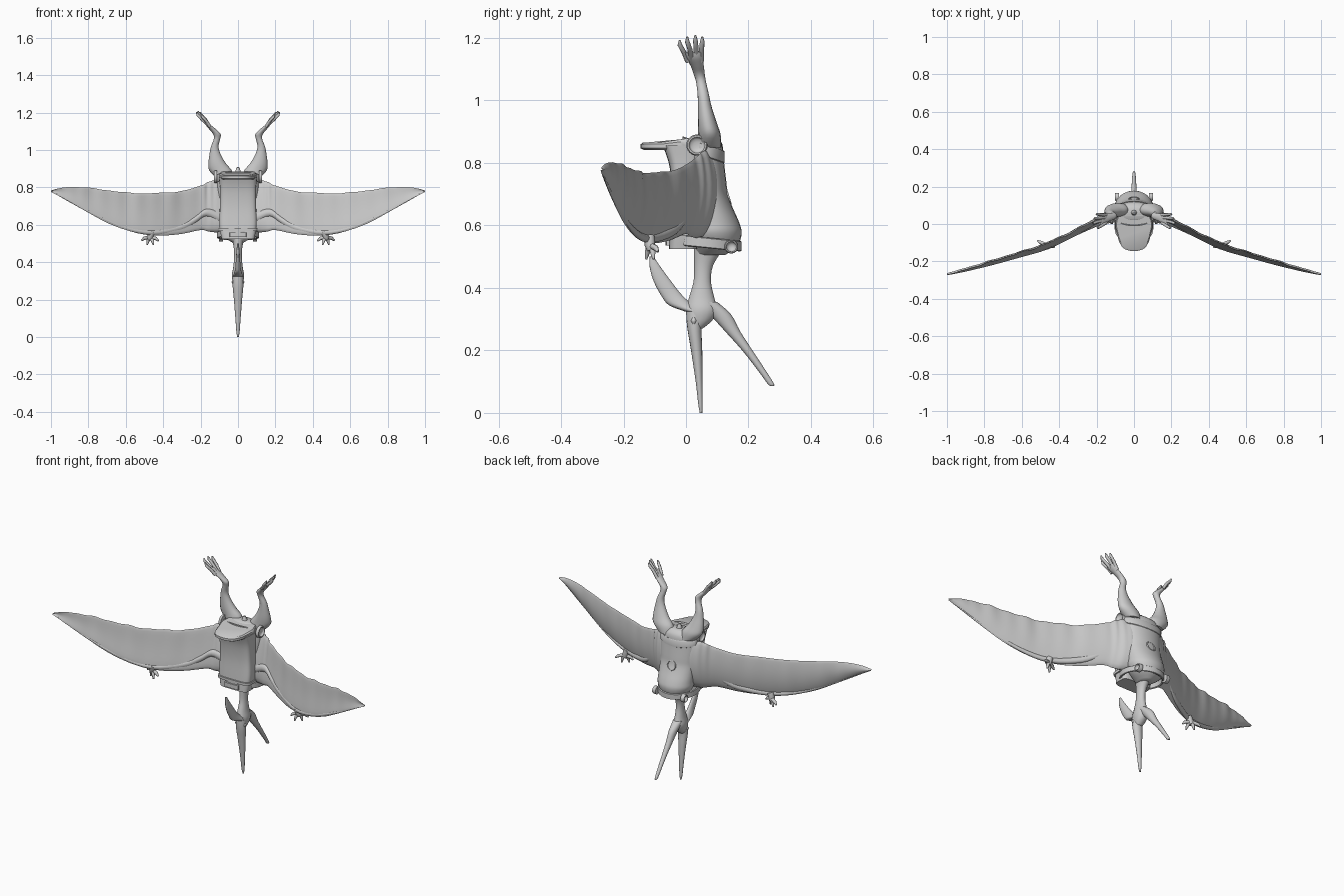
import bpy, bmesh, math
from mathutils import Vector

cube = bpy.data.objects.get("Cube")
if cube:
    bpy.data.objects.remove(cube)

grey = bpy.data.materials.new("stone grey")
grey.use_nodes = True
grey.diffuse_color = (0.6, 0.6, 0.6, 1)
grey.node_tree.nodes["Principled BSDF"].inputs["Base Color"].default_value = (0.6, 0.6, 0.6, 1)


def spline(rows, steps):
    """Catmull-Rom interpolation of rows of numbers."""
    out = []
    for i in range(len(rows) - 1):
        quad = [rows[max(0, min(len(rows) - 1, i + k))] for k in (-1, 0, 1, 2)]
        for s in range(steps):
            t = s / steps
            out.append([0.5 * (2 * b + (c - a) * t + (2 * a - 5 * b + 4 * c - d) * t * t
                               + (3 * b - a - 3 * c + d) * t ** 3) for a, b, c, d in zip(*quad)])
    return out + [list(rows[-1])]


def skin(name, rings, angle=50, closed=False):
    """Join rings of points into one surface; closed joins the last ring to the first."""
    bm = bmesh.new()
    loops = [[bm.verts.new(p) for p in ring] for ring in rings]
    n = len(loops[0])
    following = loops[1:] + loops[:1] if closed else loops[1:]
    for lo, hi in zip(loops, following):
        for k in range(n):
            bm.faces.new((lo[k], lo[(k + 1) % n], hi[(k + 1) % n], hi[k]))
    if not closed:
        bm.faces.new(loops[0][::-1])
        bm.faces.new(loops[-1])
    bmesh.ops.recalc_face_normals(bm, faces=bm.faces)
    mesh = bpy.data.meshes.new(name)
    bm.to_mesh(mesh)
    bm.free()
    mesh.materials.append(grey)
    obj = bpy.data.objects.new(name, mesh)
    bpy.context.collection.objects.link(obj)
    bpy.ops.object.select_all(action='DESELECT')
    obj.select_set(True)
    bpy.context.view_layer.objects.active = obj
    bpy.ops.object.shade_smooth_by_angle(angle=math.radians(angle))


def loft(name, rows, axis='z', sides=16, steps=4, power=1.0):
    """Rows hold x, y, z and two radii; sections lie across the given axis."""
    rings = []
    for x, y, z, a, b in spline(rows, steps):
        ring = []
        for k in range(sides):
            t = 2 * math.pi * k / sides
            c, s = math.cos(t), math.sin(t)
            u = a * math.copysign(abs(c) ** power, c)
            v = b * math.copysign(abs(s) ** power, s)
            ring.append((x + u, y + v, z) if axis == 'z' else (x, y + u, z + v))
        rings.append(ring)
    skin(name, rings)


def tube(name, points, radii):
    """Round limb following a short path."""
    pts = [Vector(p) for p in points]
    rings = []
    for i, p in enumerate(pts):
        d = (pts[min(i + 1, len(pts) - 1)] - pts[max(i - 1, 0)]).normalized()
        u = d.cross(Vector((0, 1, 0))).normalized()
        v = d.cross(u)
        rings.append([p + radii[i] * (u * math.cos(k * math.pi / 4) + v * math.sin(k * math.pi / 4))
                      for k in range(8)])
    skin(name, rings)


def ring_disc(name, centre, direction, radius, depth):
    """Round boss with a raised rim and a sunken middle."""
    d = Vector(direction)
    u = d.cross(Vector((0, 0, 1)))
    v = d.cross(u)
    profile = [(0, 1), (0.7, 1), (1, 0.9), (1, 0.75), (0.6, 0.65), (0.5, 0.6), (0.3, 0.3)]
    skin(name, [[Vector(centre) + d * h * depth + radius * r *
                 (u * math.cos(k * math.pi / 12) + v * math.sin(k * math.pi / 12))
                 for k in range(24)] for h, r in profile])


def strap(name, y, z, rx, ry, height, slope):
    """Open band around the body."""
    rings = []
    for dz, grow in ((-.5, .96), (-.42, 1), (.42, 1), (.5, .96), (.4, .9), (-.4, .9)):
        ring = []
        for k in range(36):
            t = k * math.pi / 18
            py = math.sin(t) * ry * grow
            ring.append((math.cos(t) * rx * grow, y + py, z + dz * height + slope * py))
        rings.append(ring)
    skin(name, rings, closed=True)


# Torso, hanging head down
loft("torso", [(0, .08, .505, .03, .045), (0, .095, .535, .075, .07), (0, .092, .575, .1, .086),
               (0, .09, .61, .102, .08), (0, .078, .66, .104, .07), (0, .068, .7, .107, .066),
               (0, .064, .74, .11, .065), (0, .06, .8, .112, .062), (0, .06, .86, .105, .056),
               (0, .06, .885, .07, .035)], sides=24)
ring_disc("back_socket", (0, .118, .69), (0, 1, .3), .03, .02)
tube("tail", [(0, .06, .87), (0, .06, .89), (0, .058, .908)], [.018, .014, .006])

# Curved front panel, shelf and straps
loft("front_panel", [(0, -.01, .525, .088, .045), (0, -.005, .6, .1, .045), (0, 0, .7, .097, .045),
                     (0, -.005, .79, .097, .048), (0, -.012, .855, .102, .062)],
     sides=28, power=.45)
loft("panel_lower_rim", [(0, -.005, .568, .104, .054), (0, -.005, .582, .104, .054)], sides=28, steps=1, power=.45)
loft("belt_clasp", [(0, -.055, .535, .045, .01), (0, -.055, .56, .045, .01)], sides=12, steps=1, power=.4)

outline = spline([(.085, .05), (.1, .0), (.09, -.055), (.079, -.095), (.058, -.128), (.028, -.142), (0, -.145)], 3)
outline += [(-x, y) for x, y in outline[-2::-1]]
skin("front_shelf", [[(x * scale, y * scale, z + lift * max(0, y + .08)) for x, y in outline]
                     for z, scale, lift in ((.842, .94, 0), (.847, 1, .05), (.86, 1, .12), (.866, .94, .15))], 35)

strap("lower_belt", .06, .545, .112, .118, .034, -.1)
strap("upper_belt", .056, .842, .12, .068, .04, -.35)

# Neck, head, open beak and crest
loft("neck", [(0, .08, .56, .045, .055), (0, .07, .52, .032, .045), (0, .056, .47, .022, .03),
              (0, .052, .42, .021, .028), (0, .05, .37, .026, .04), (0, .05, .33, .033, .05),
              (0, .045, .295, .028, .038), (0, .035, .27, .018, .018)])
loft("upper_beak", [(0, .035, .34, .028, .035), (0, .027, .28, .029, .024), (0, .034, .2, .022, .018),
                    (0, .042, .1, .014, .011), (0, .046, .03, .009, .007), (0, .048, 0, .004, .004)])
loft("lower_beak", [(0, .07, .355, .026, .03), (0, .11, .315, .022, .034), (0, .15, .26, .017, .024),
                    (0, .2, .195, .013, .016), (0, .25, .125, .01, .012), (0, .272, .092, .007, .01),
                    (0, .276, .086, .003, .004)])
loft("head_crest", [(0, .03, .325, .028, .035), (0, -.015, .345, .02, .04), (0, -.045, .375, .014, .034),
                    (0, -.075, .42, .011, .028), (0, -.098, .465, .008, .018), (0, -.11, .5, .004, .006)])

# Paired parts
for side, label in ((1, "left"), (-1, "right")):
    loft(label + "_eye", [(side * .024, .025, .285, .006, .005), (side * .024, .025, .295, .01, .009),
                          (side * .024, .025, .305, .006, .005)], sides=10)

    # Wing membrane: x, y, top z, bottom z, half thickness
    stations = [(.085, .055, .84, .56, .04), (.125, .045, .84, .56, .034), (.16, .028, .828, .565, .023),
                (.2, .01, .81, .572, .016), (.3, -.04, .78, .552, .013), (.4, -.089, .772, .543, .012),
                (.5, -.13, .768, .55, .011), (.6, -.162, .773, .573, .01), (.7, -.191, .785, .611, .009),
                (.8, -.22, .798, .665, .008), (.88, -.243, .802, .711, .007), (.95, -.261, .797, .75, .005),
                (1, -.273, .783, .776, .002)]
    rings = []
    for i, (x, y, top, low, thick) in enumerate(spline(stations, 6)):
        chord = top - low
        ripple = .002 * (math.sin(i * 1.1) + math.sin(i * .63)) * min(1, chord / .15)
        ring = []
        for k in range(24):
            t = k * math.pi / 12
            h = .5 + .5 * math.cos(t)
            fold = ripple * h + .008 * math.sin(h * math.pi) + .11 * chord * (h - .5)
            ring.append((side * x, y + fold + thick * math.sin(t) * (1.25 - .6 * h),
                         low + chord * h + ripple * .5 * h))
        rings.append(ring)
    skin(label + "_wing", rings)

    # Arm bone along the leading edge
    loft(label + "_wing_arm", [(side * x, y, z, a, b) for x, y, z, a, b in (
        (.1, .04, .64, .03, .035), (.17, .016, .665, .02, .022), (.23, -.01, .625, .017, .02),
        (.31, -.048, .583, .015, .019), (.46, -.122, .558, .013, .014), (.62, -.174, .59, .008, .01),
        (.8, -.226, .672, .005, .006), (.97, -.266, .764, .002, .003))], axis='x', sides=12)

    # Clawed hand
    tube(label + "_hand", [(side * .46, -.118, .565), (side * .47, -.115, .535), (side * .472, -.112, .52)],
         [.018, .017, .012])
    for dx, dy, dz in ((-.045, -.012, -.016), (-.018, -.016, -.038), (.016, .008, -.038), (.046, .022, -.014)):
        tube(label + "_finger", [(side * .47, -.112, .535),
                                 (side * (.47 + dx * .7), -.112 + dy * .7, .535 + dz * .5),
                                 (side * (.47 + dx), -.112 + dy, .53 + dz)], [.01, .009, .004])

    # Raised leg, foot and toes
    loft(label + "_leg", [(side * x, y, z, a, b) for x, y, z, a, b in (
        (.07, .075, .85, .045, .038), (.093, .075, .89, .06, .036), (.112, .068, .93, .046, .03),
        (.123, .06, .98, .029, .022), (.124, .055, 1.02, .02, .018), (.112, .048, 1.06, .017, .016),
        (.113, .042, 1.085, .02, .018), (.135, .036, 1.11, .018, .021), (.16, .027, 1.135, .013, .026),
        (.176, .022, 1.155, .005, .026))])
    for k, (tx, ty, tz) in enumerate(((.197, -.02, 1.193), (.222, .004, 1.203), (.214, .03, 1.208),
                                      (.203, .052, 1.203))):
        base = .027 + (k - 1.5) * .014
        tube(label + "_toe", [(side * .15, base, 1.125), (side * (tx - .028), (base + ty) / 2, tz - .038),
                              (side * (tx - .006), ty, tz - .015), (side * tx, ty, tz)],
             [.009, .008, .0075, .003])

    # Buckles on the belts
    ring_disc(label + "_upper_buckle", (side * .112, .035, .857), (side, 0, 0), .034, .016)
    ring_disc(label + "_lower_buckle", (side * .08, .145, .532), (side, 0, 0), .022, .022)
